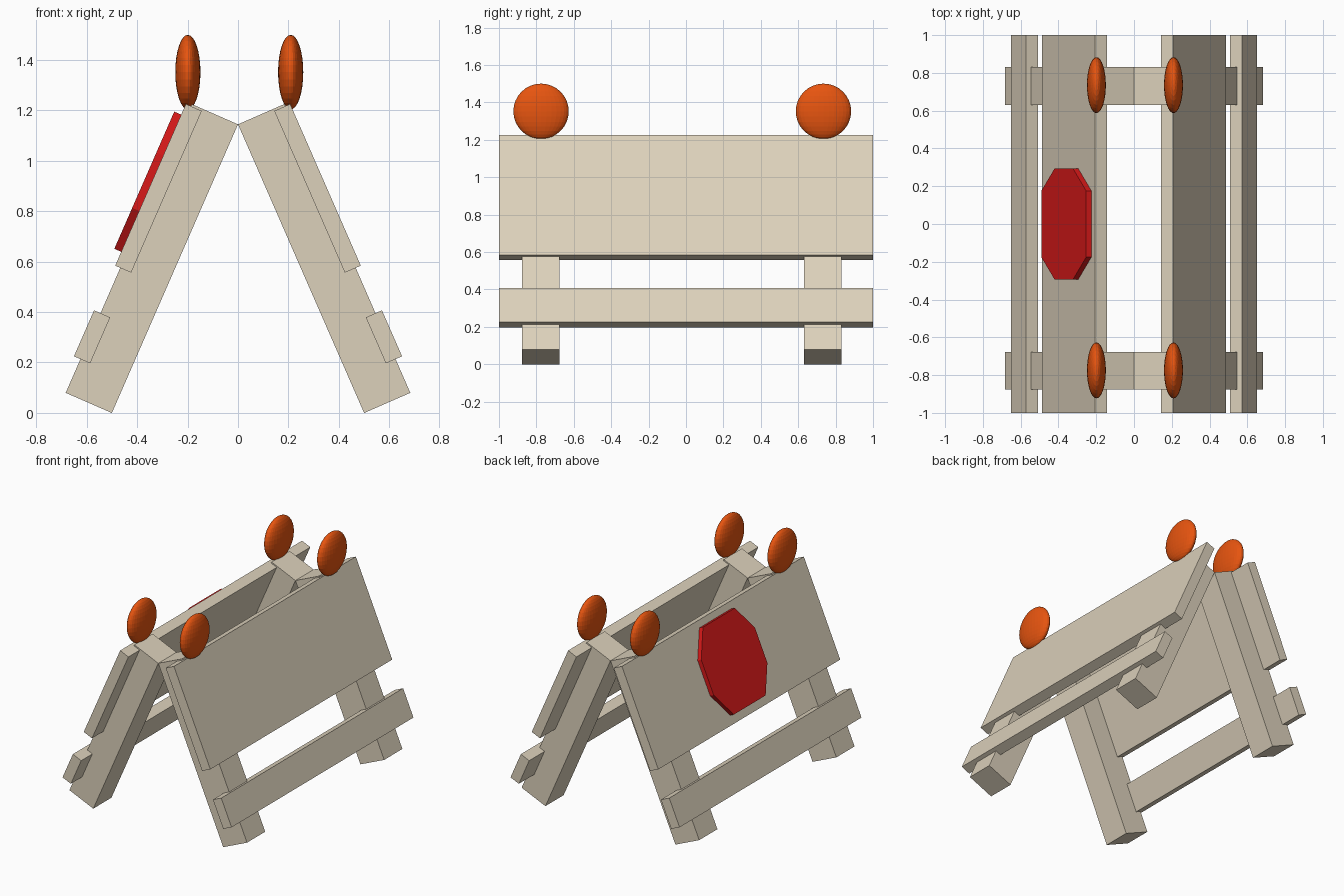
import bpy, bmesh
from math import radians, sin, cos
from mathutils import Vector

if "Cube" in bpy.data.objects:
    bpy.data.objects.remove(bpy.data.objects["Cube"])

TILT = radians(23.6)
APEX = 1.145          # height where the two frames meet


def material(name, rgb):
    m = bpy.data.materials.new(name)
    m.diffuse_color = (*rgb, 1)
    m.use_nodes = True
    m.node_tree.nodes["Principled BSDF"].inputs["Base Color"].default_value = m.diffuse_color
    return m


WOOD = material("pale wood", (0.72, 0.64, 0.50))
ORANGE = material("orange lamp", (0.80, 0.09, 0.005))
RED = material("red sign", (0.70, 0.01, 0.01))


def place(side, u, v, y):
    """u = outward from the frame's inner face, v = distance down the slope."""
    return Vector((side * (u * cos(TILT) + v * sin(TILT)), y,
                   APEX + u * sin(TILT) - v * cos(TILT)))


def slab(name, side, outline, u0, u1, mat):
    """Extrude a (v, y) outline between two depths of the tilted frame."""
    bm = bmesh.new()
    a, b = [[bm.verts.new(place(side, u, v, y)) for v, y in outline] for u in (u0, u1)]
    bm.faces.new(a)
    bm.faces.new(b)
    n = len(outline)
    for i in range(n):
        j = (i + 1) % n
        bm.faces.new((a[i], a[j], b[j], b[i]))
    bmesh.ops.recalc_face_normals(bm, faces=bm.faces)
    me = bpy.data.meshes.new(name)
    bm.to_mesh(me)
    bm.free()
    me.materials.append(mat)
    ob = bpy.data.objects.new(name, me)
    bpy.context.collection.objects.link(ob)
    return ob


def rect(v0, v1, y0, y1):
    return [(v0, y0), (v1, y0), (v1, y1), (v0, y1)]


for side, label in ((-1, "left"), (1, "right")):
    # boards running the full length
    slab(f"{label}_upper_board", side, rect(0.009, 0.709, -1, 1), 0.153, 0.222, WOOD)
    slab(f"{label}_lower_board", side, rect(0.905, 1.104, -1, 1), 0.158, 0.228, WOOD)
    for end, leg_y, lamp_y in (("front", -0.777, -0.775), ("back", 0.731, 0.735)):
        # legs
        slab(f"{label}_{end}_leg", side, rect(0, 1.25, leg_y - 0.1, leg_y + 0.1), 0, 0.2, WOOD)
        # flattened round warning lamps
        bpy.ops.mesh.primitive_uv_sphere_add(segments=32, ring_count=16, radius=1,
                                             location=(0.005 + side * 0.204, lamp_y, 1.352))
        lamp = bpy.context.object
        lamp.name = f"{label}_{end}_lamp"
        lamp.scale = (0.05, 0.148, 0.148)
        lamp.data.materials.append(ORANGE)

# eight-sided sign on the left upper board
V, H, CV, CH = 0.352, 0.297, 0.12, 0.175
octagon = [(V - H, -CH), (V - CV, -0.295), (V + CV, -0.295), (V + H, -CH),
           (V + H, CH), (V + CV, 0.295), (V - CV, 0.295), (V - H, CH)]
slab("octagonal_sign", -1, octagon, 0.215, 0.252, RED)
